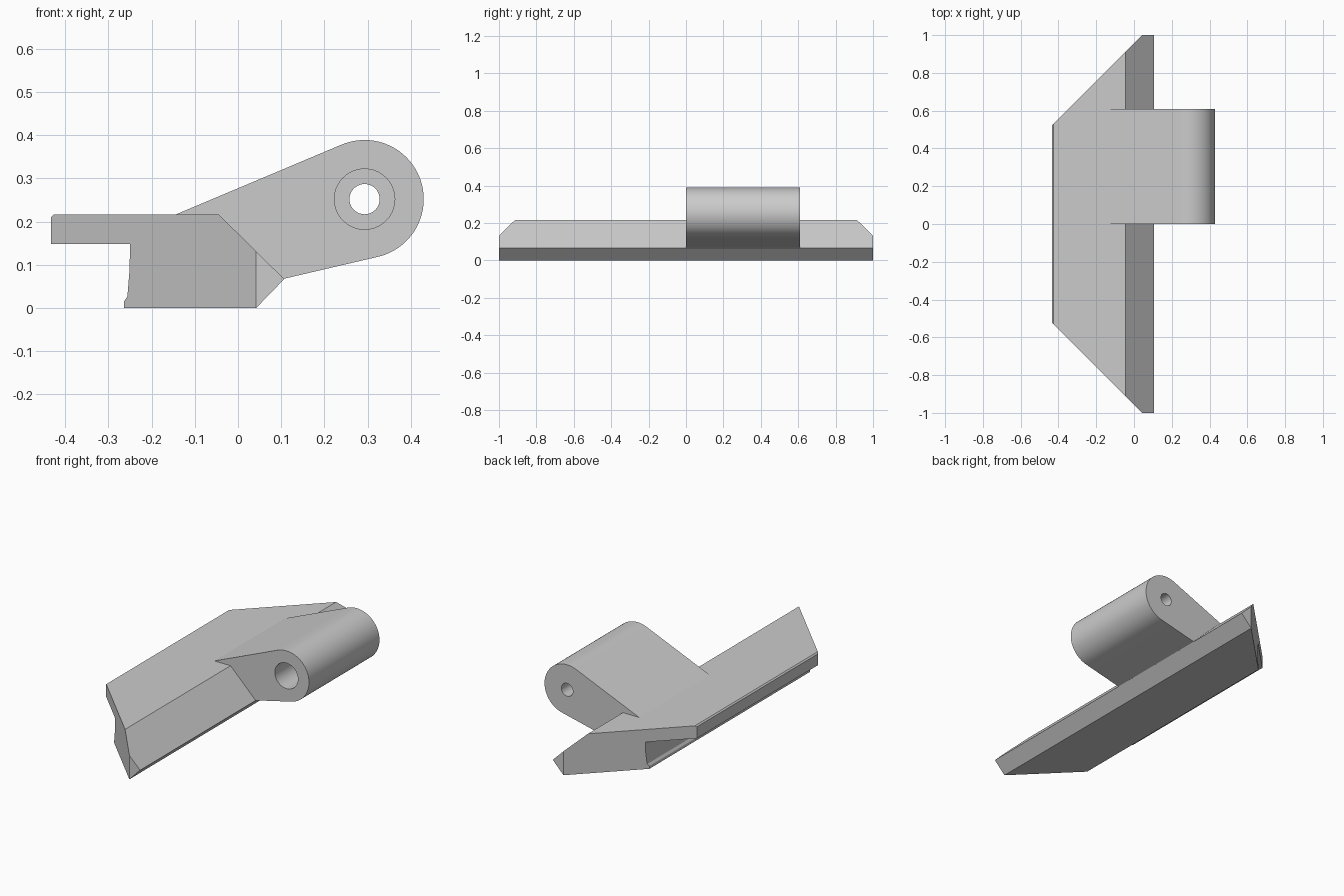
import bpy, bmesh, math
from mathutils import Vector

cube = bpy.data.objects.get("Cube")
if cube:
    bpy.data.objects.remove(cube, do_unlink=True)

grey = bpy.data.materials.new("plain grey")
grey.use_nodes = True
grey.diffuse_color = (0.6, 0.6, 0.6, 1)
grey.node_tree.nodes["Principled BSDF"].inputs["Base Color"].default_value = (0.6, 0.6, 0.6, 1)


def prism(name, profile, y0, y1, cuts=()):
    """Extrude an (x, z) profile along y, then trim it with (point, normal) planes."""
    bm = bmesh.new()
    face = bm.faces.new([bm.verts.new((x, y0, z)) for x, z in profile])
    ext = bmesh.ops.extrude_face_region(bm, geom=[face])["geom"]
    verts = [g for g in ext if isinstance(g, bmesh.types.BMVert)]
    bmesh.ops.translate(bm, verts=verts, vec=(0, y1 - y0, 0))
    for point, normal in cuts:
        geom = bm.verts[:] + bm.edges[:] + bm.faces[:]
        cut = bmesh.ops.bisect_plane(bm, geom=geom, plane_co=point, plane_no=normal,
                                     clear_outer=True)["geom_cut"]
        rim = [g for g in cut if isinstance(g, bmesh.types.BMEdge) and g.is_boundary]
        bmesh.ops.edgeloop_fill(bm, edges=rim)
    bmesh.ops.recalc_face_normals(bm, faces=bm.faces[:])
    mesh = bpy.data.meshes.new(name)
    bm.to_mesh(mesh)
    bm.free()
    mesh.materials.append(grey)
    obj = bpy.data.objects.new(name, mesh)
    bpy.context.collection.objects.link(obj)
    return obj


def arc(centre, radius, start, end, steps):
    return [(centre[0] + radius * math.cos(start + (end - start) * i / steps),
             centre[1] + radius * math.sin(start + (end - start) * i / steps))
            for i in range(steps + 1)]


def combine(target, tool, operation):
    mod = target.modifiers.new(operation.title(), 'BOOLEAN')
    mod.operation, mod.solver, mod.object = operation, 'EXACT', tool
    bpy.context.view_layer.objects.active = target
    bpy.ops.object.modifier_apply(modifier=mod.name)
    bpy.data.objects.remove(tool, do_unlink=True)


# Wedge bar with a rear lip, undercut and 45 degree mitred ends
bar_profile = [(-0.433, 0.148), (-0.433, 0.21), (-0.426, 0.217), (-0.045, 0.217),
               (0.107, 0.067), (0.042, 0), (-0.264, 0), (-0.264, 0.015),
               (-0.256, 0.027), (-0.251, 0.09), (-0.25, 0.148)]
mitres = [((0.042, s, 0), Vector((-1, s, 0)).normalized()) for s in (-1, 1)]
bar = prism("hinge_bar", bar_profile, -1, 1, mitres)

# Tapered hinge arm with a round end
pivot = (0.293, 0.252)
low = math.atan(0.225) - math.pi / 2
high = math.atan(0.419) + math.pi / 2
arm_profile = arc(pivot, 0.137, low, high, 48) + [(-0.2, 0.193), (0, 0.043)]
arm = prism("hinge_arm", arm_profile, 0, 0.61)
combine(bar, arm, 'UNION')

# Pin hole, wider from the front side
for radius, y0, y1 in ((0.035, -0.1, 0.7), (0.07, -0.1, 0.5)):
    ring = arc(pivot, radius, 0, 2 * math.pi, 40)[:-1]
    combine(bar, prism("pin_cutter", ring, y0, y1), 'DIFFERENCE')

bpy.ops.object.select_all(action='DESELECT')
bar.select_set(True)
bpy.context.view_layer.objects.active = bar
bpy.ops.object.shade_smooth_by_angle(angle=math.radians(20))
